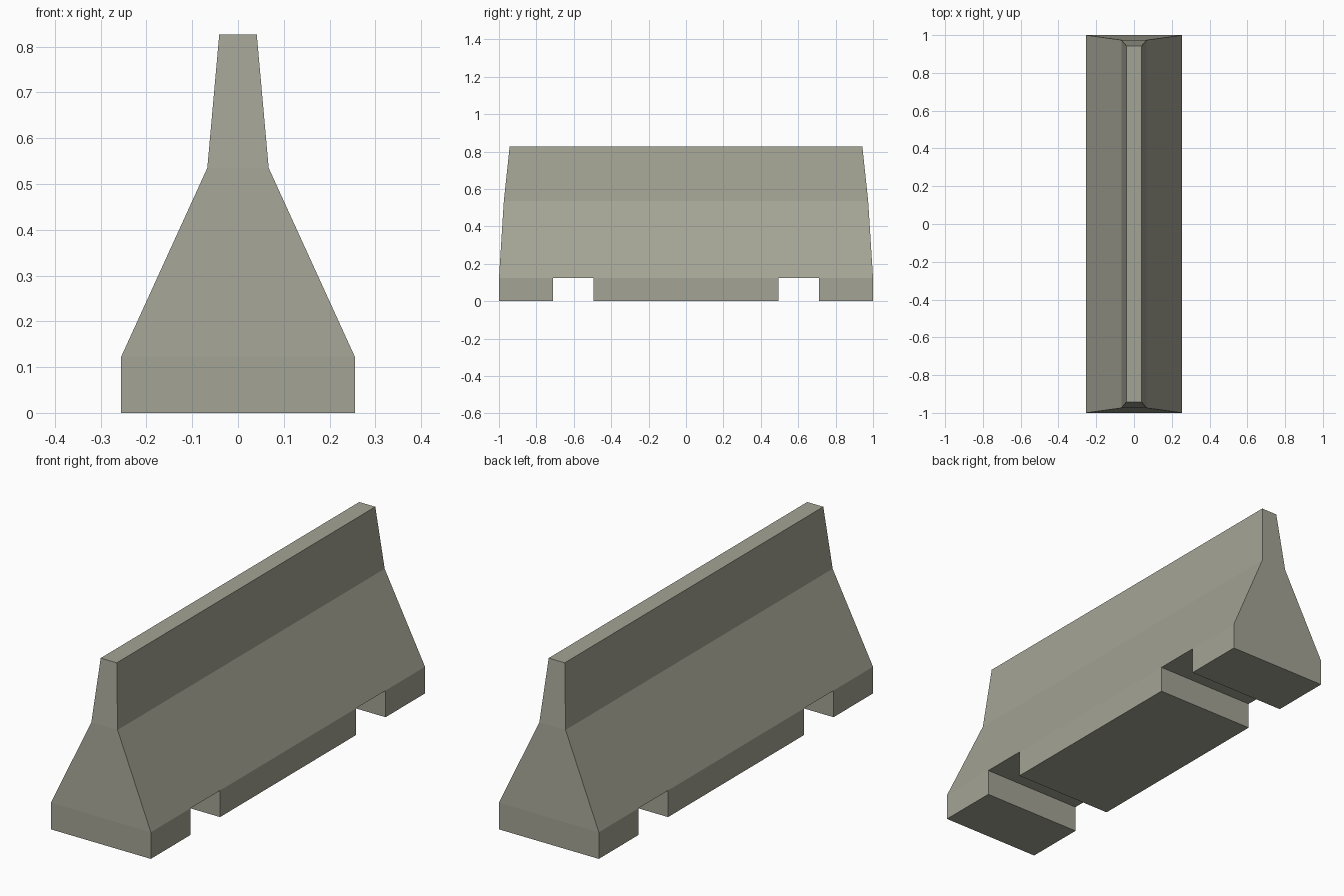
import bpy, bmesh
from mathutils import Vector

if "Cube" in bpy.data.objects:
    bpy.data.objects.remove(bpy.data.objects["Cube"])

BASE_Z = 0.123
# (half width, half length, height) of each level above the feet
LEVELS = [(0.255, 1.0, BASE_Z), (0.067, 0.974, 0.535), (0.041, 0.943, 0.826)]
NOTCH = (0.495, 0.712)

concrete = bpy.data.materials.new("concrete_grey")
concrete.diffuse_color = (0.37, 0.37, 0.30, 1)
concrete.use_nodes = True
concrete.node_tree.nodes["Principled BSDF"].inputs["Base Color"].default_value = concrete.diffuse_color

bm = bmesh.new()

# Tapered wall: stacked rectangular rings
rings = [[bm.verts.new((sx * hx, sy * hy, z))
          for sx, sy in ((-1, -1), (1, -1), (1, 1), (-1, 1))]
         for hx, hy, z in LEVELS]
for low, high in zip(rings, rings[1:]):
    for i in range(4):
        j = (i + 1) % 4
        bm.faces.new((low[i], low[j], high[j], high[i]))
bm.faces.new(rings[-1])
bm.faces.new(rings[0][::-1])


def underside():
    return [f for f in bm.faces if all(abs(v.co.z - BASE_Z) < 1e-5 for v in f.verts)]


# Split the underside at the lifting notches
for y in (s * n for s in (-1, 1) for n in NOTCH):
    faces = underside()
    geom = faces + list({e for f in faces for e in f.edges}) + list({v for f in faces for v in f.verts})
    bmesh.ops.bisect_plane(bm, geom=geom, dist=1e-5, plane_co=(0, y, 0), plane_no=(0, 1, 0))

# Feet: everything except the notches goes down to the ground
feet = [f for f in underside()
        if not NOTCH[0] < abs(f.calc_center_median().y) < NOTCH[1]]
out = bmesh.ops.extrude_face_region(bm, geom=feet)["geom"]
bmesh.ops.translate(bm, vec=Vector((0, 0, -BASE_Z)),
                    verts=[v for v in out if isinstance(v, bmesh.types.BMVert)])
bmesh.ops.recalc_face_normals(bm, faces=bm.faces[:])

mesh = bpy.data.meshes.new("road_barrier")
bm.to_mesh(mesh)
bm.free()
mesh.materials.append(concrete)
barrier = bpy.data.objects.new("road_barrier", mesh)
bpy.context.collection.objects.link(barrier)
